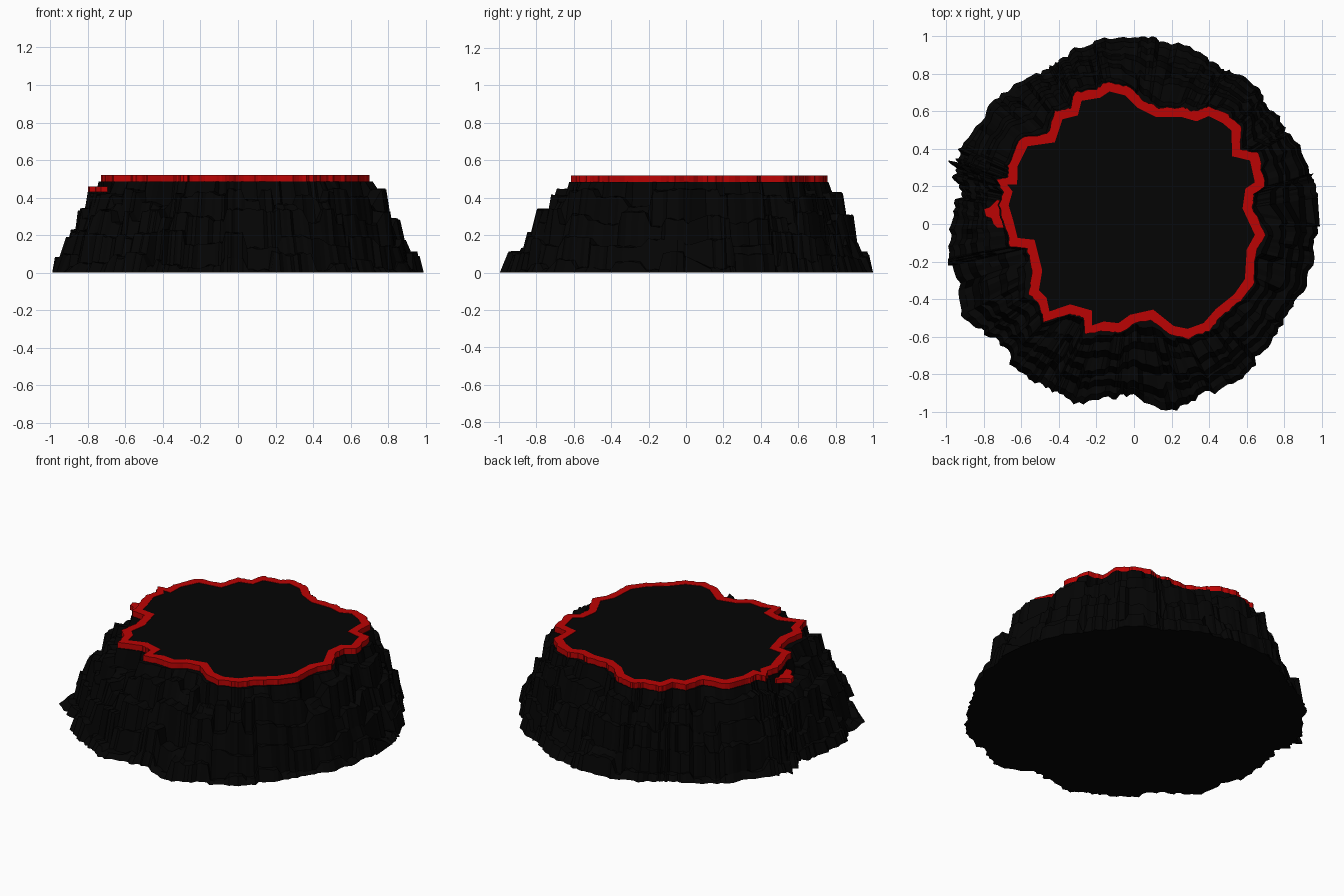
import bpy, math, random
from mathutils import Vector

if "Cube" in bpy.data.objects:
    bpy.data.objects.remove(bpy.data.objects["Cube"])

random.seed(11)
SUB = 6            # points per outline segment
RIM_Z, TOP_Z = 0.485, 0.52


def material(name, colour):
    m = bpy.data.materials.new(name)
    m.diffuse_color = (*colour, 1)
    m.use_nodes = True
    m.node_tree.nodes["Principled BSDF"].inputs["Base Color"].default_value = m.diffuse_color
    return m


black = material("black rock", (0.0013, 0.0013, 0.0013))
red = material("red edge", (0.50, 0.001, 0.001))


def add_mesh(name, verts, faces, mat):
    me = bpy.data.meshes.new(name)
    me.from_pydata([tuple(v) for v in verts], [], faces)
    me.materials.append(mat)
    me.update()
    ob = bpy.data.objects.new(name, me)
    bpy.context.collection.objects.link(ob)
    return ob


def loft(rings):
    """Quads joining a stack of closed counterclockwise loops."""
    n = len(rings[0])
    return [(k * n + i, k * n + (i + 1) % n, (k + 1) * n + (i + 1) % n, (k + 1) * n + i)
            for k in range(len(rings) - 1) for i in range(n)]


def resample(pts):
    return [pts[i].lerp(pts[(i + 1) % len(pts)], s / SUB)
            for i in range(len(pts)) for s in range(SUB)]


# Plateau outline, counterclockwise
plateau = [Vector(p) for p in (
    (.63, .09), (.64, .16), (.70, .20), (.66, .38), (.57, .40), (.57, .52), (.50, .58),
    (.40, .63), (.33, .60), (.26, .62), (.13, .62), (.05, .66), (-.02, .73), (-.14, .76),
    (-.20, .72), (-.32, .70), (-.34, .62), (-.42, .60), (-.46, .48), (-.60, .46),
    (-.67, .32), (-.67, .25), (-.73, .24), (-.70, .17), (-.72, .10), (-.69, .0),
    (-.66, -.12), (-.57, -.13), (-.54, -.25), (-.56, -.37), (-.51, -.42),
    (-.48, -.52), (-.34, -.48), (-.27, -.50), (-.26, -.59), (-.16, -.57),
    (-.07, -.58), (.0, -.53), (.09, -.51), (.19, -.59), (.29, -.61), (.40, -.57),
    (.47, -.49), (.57, -.41), (.64, -.31), (.65, -.15), (.70, -.06))]

# Foot radius every ten degrees
foot = (.99, .98, .98, .94, .96, .98, .95, .98, .99, .99, .99, .98, .95, .98, 1.02, .98,
        1.03, .94, .96, 1.01, .99, 1.06, .95, .98, .98, 1.01, .93, .92, 1.01, .98, .99,
        .97, .98, .95, .98, .96)


def foot_radius(a):
    t = math.degrees(a) % 360 / 10
    i = int(t)
    return foot[i % 36] * (1 - t + i) + foot[(i + 1) % 36] * (t - i)


# Inner edge of the rim: mitred inset of the outline
inset = []
for i, p in enumerate(plateau):
    d0 = (p - plateau[i - 1]).normalized()
    d1 = (plateau[(i + 1) % len(plateau)] - p).normalized()
    n0, n1 = Vector((-d0.y, d0.x)), Vector((-d1.y, d1.x))
    mid = (n0 + n1).normalized()
    inset.append(p + mid * min(0.05 / max(mid.dot(n0), .3), .062))

outer, inner = resample(plateau), resample(inset)
outer = [p * (1 + random.uniform(-.008, .008)) for p in outer]
N = len(outer)

# Rock body: each column of stone has its own ledge heights and setbacks
rings = [[] for _ in range(11)]
count, angle = 0, -9.0
for i, p in enumerate(outer):
    a = math.atan2(p.y, p.x)
    a = a + 2 * math.pi if a < -.01 and i > N // 4 else a
    angle = max(angle + .002, a)          # keep columns in order around the rock
    if count == 0:
        count = random.randint(3, 6)
        heights = [0] + sorted(h + random.uniform(-.05, .05) for h in (.06, .18, .29, .40)) + [RIM_Z]
        setback = [max(0, f + random.uniform(-.07, .07)) for f in (.0, .19, .38, .60, .88)]
        bulge = random.uniform(-.01, .02)
    count -= 1
    r = foot_radius(angle) + bulge + random.uniform(-.01, .01)
    base = Vector((math.cos(angle), math.sin(angle))) * r
    slipped = 2.9 < angle < 3.2           # gap left above the fallen ledge
    for k in range(5):
        for j, extra in ((0, 0), (1, .09)):
            f = min(setback[k] + extra, .98)
            z = heights[k + j] + (random.uniform(-.008, .008) if 0 < k + j < 5 else 0)
            if slipped and k == 4:
                f = .97
            if slipped and 0 < k + j < 5:
                z = min(z, .42)
            q = base.lerp(p, f)
            rings[2 * k + j].append((max(-.99, min(.99, q.x)), max(-1, min(1, q.y)), z))
    rings[10].append((p.x, p.y, RIM_Z))
faces = loft(rings) + [tuple(reversed(range(N))), tuple(range(10 * N, 11 * N))]
add_mesh("rock_body", [v for r in rings for v in r], faces, black)

# Red rim: outer wall, flat top band and short inner wall
rim = [[(p.x, p.y, RIM_Z - random.uniform(0, .01)) for p in outer],
       [(p.x, p.y, TOP_Z) for p in outer],
       [(p.x, p.y, TOP_Z) for p in inner],
       [(p.x, p.y, RIM_Z) for p in inner]]
add_mesh("rim", [v for r in rim for v in r], loft(rim), red)

# Dark flat plateau filling the rim
add_mesh("plateau_top", [(p.x, p.y, TOP_Z - .002) for p in inset],
         [tuple(range(len(inset)))], black)

# Small red ledge that has slipped below the rim on the left
spill = ((-.68, -.02), (-.66, .11), (-.73, .13), (-.75, .11), (-.77, .09),
         (-.80, .08), (-.79, .04), (-.76, .03), (-.75, .0), (-.73, -.02))
layers = [[(x, y, z) for x, y in spill] for z in (.43, .46)]
n = len(spill)
add_mesh("fallen_ledge", [v for r in layers for v in r],
         loft(layers) + [tuple(reversed(range(n))), tuple(range(n, 2 * n))], red)
